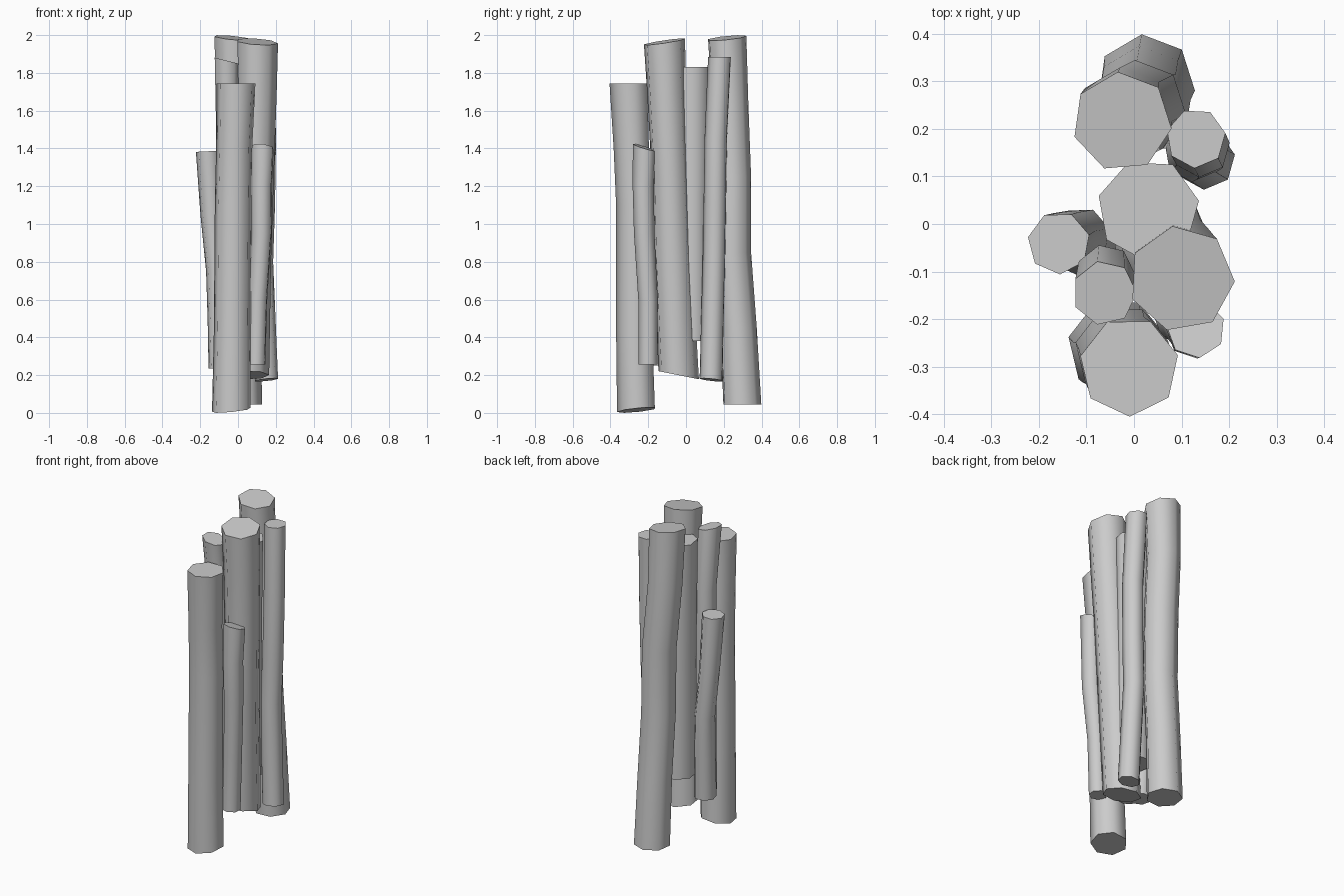
import bpy
import bmesh
from math import cos, sin, pi, radians

default_cube = bpy.data.objects.get("Cube")
if default_cube:
    bpy.data.objects.remove(default_cube, do_unlink=True)

SIDES = 7

# One plain grey for every log
grey = bpy.data.materials.new("plain grey")
grey.use_nodes = True
colour = (0.6, 0.6, 0.6, 1)
grey.diffuse_color = colour
grey.node_tree.nodes["Principled BSDF"].inputs["Base Color"].default_value = colour


def make_log(name, path, phase=0, top_tilt=(0, 0), bottom_tilt=(0, 0)):
    """Loft a seven-sided log through (x, y, z, radius) stations, bottom to top.

    The tilts are the slopes of the sawn ends along x and y."""
    bm = bmesh.new()
    rings = []
    last = len(path) - 1
    for station, (x, y, z, radius) in enumerate(path):
        tilt = (0, 0)
        if station == 0:
            tilt = bottom_tilt
        elif station == last:
            tilt = top_tilt
        ring = []
        for side in range(SIDES):
            angle = radians(phase) + 2 * pi * side / SIDES
            dx, dy = radius * cos(angle), radius * sin(angle)
            height = z + tilt[0] * dx + tilt[1] * dy
            ring.append(bm.verts.new((x + dx, y + dy, height)))
        rings.append(ring)

    # Bark faces between neighbouring rings
    for lower, upper in zip(rings, rings[1:]):
        for side in range(SIDES):
            following = (side + 1) % SIDES
            bm.faces.new((lower[side], lower[following], upper[following], upper[side]))

    # Sawn ends
    bm.faces.new(list(reversed(rings[0])))
    bm.faces.new(rings[last])

    mesh = bpy.data.meshes.new(name)
    bm.to_mesh(mesh)
    bm.free()
    mesh.materials.append(grey)
    log = bpy.data.objects.new(name, mesh)
    bpy.context.collection.objects.link(log)

    # Rounded bark with crisp ends
    bpy.ops.object.select_all(action="DESELECT")
    log.select_set(True)
    bpy.context.view_layer.objects.active = log
    bpy.ops.object.shade_smooth_by_angle(angle=radians(62))
    return log


# Thick logs
make_log("front_log",
         [(-.035, -.26, .015, .105), (-.03, -.27, .44, .1), (-.025, -.27, 1.1, .1),
          (-.02, -.285, 1.4, .098), (-.01, -.3, 1.745, .105)],
         phase=-38, bottom_tilt=(.1, .1))

make_log("right_log",
         [(.055, -.04, .2, .11), (.07, -.07, .8, .105), (.09, -.085, 1.25, .1),
          (.1, -.105, 1.7, .105), (.1, -.115, 1.965, .112)],
         phase=-3, top_tilt=(-.07, .15), bottom_tilt=(0, -.2))

make_log("middle_log",
         [(.03, .03, .38, .1), (.03, .03, 1.1, .1), (.03, .03, 1.83, .108)],
         phase=10)

make_log("back_log",
         [(.025, .295, .045, .104), (.02, .275, .45, .1), (.015, .245, .85, .1),
          (.01, .245, 1.25, .1), (-.02, .23, 1.65, .1), (-.025, .215, 1.985, .105)],
         phase=-8, top_tilt=(-.1, .1))

# Thin logs
make_log("front_right_branch",
         [(.095, -.2, .255, .053), (.105, -.2, .6, .053), (.125, -.22, .95, .056),
          (.125, -.225, 1.2, .058), (.13, -.22, 1.405, .062)],
         phase=20, top_tilt=(-.1, -.3))

make_log("back_right_branch",
         [(.15, .135, .175, .063), (.125, .15, .8, .062), (.135, .155, 1.1, .062),
          (.14, .16, 1.45, .062), (.13, .18, 1.885, .063)],
         phase=10, bottom_tilt=(.1, -.1))

make_log("left_branch",
         [(-.092, -.055, .235, .065), (-.1, -.04, .5, .062), (-.11, -.025, .75, .06),
          (-.14, -.03, 1.05, .06), (-.158, -.04, 1.385, .066)],
         phase=15, top_tilt=(.05, 0))

make_log("front_left_branch",
         [(-.055, -.12, .25, .06), (-.06, -.11, 1, .06), (-.06, -.105, 1.5, .062),
          (-.062, -.145, 1.865, .068)],
         phase=0, top_tilt=(-.25, 0))
